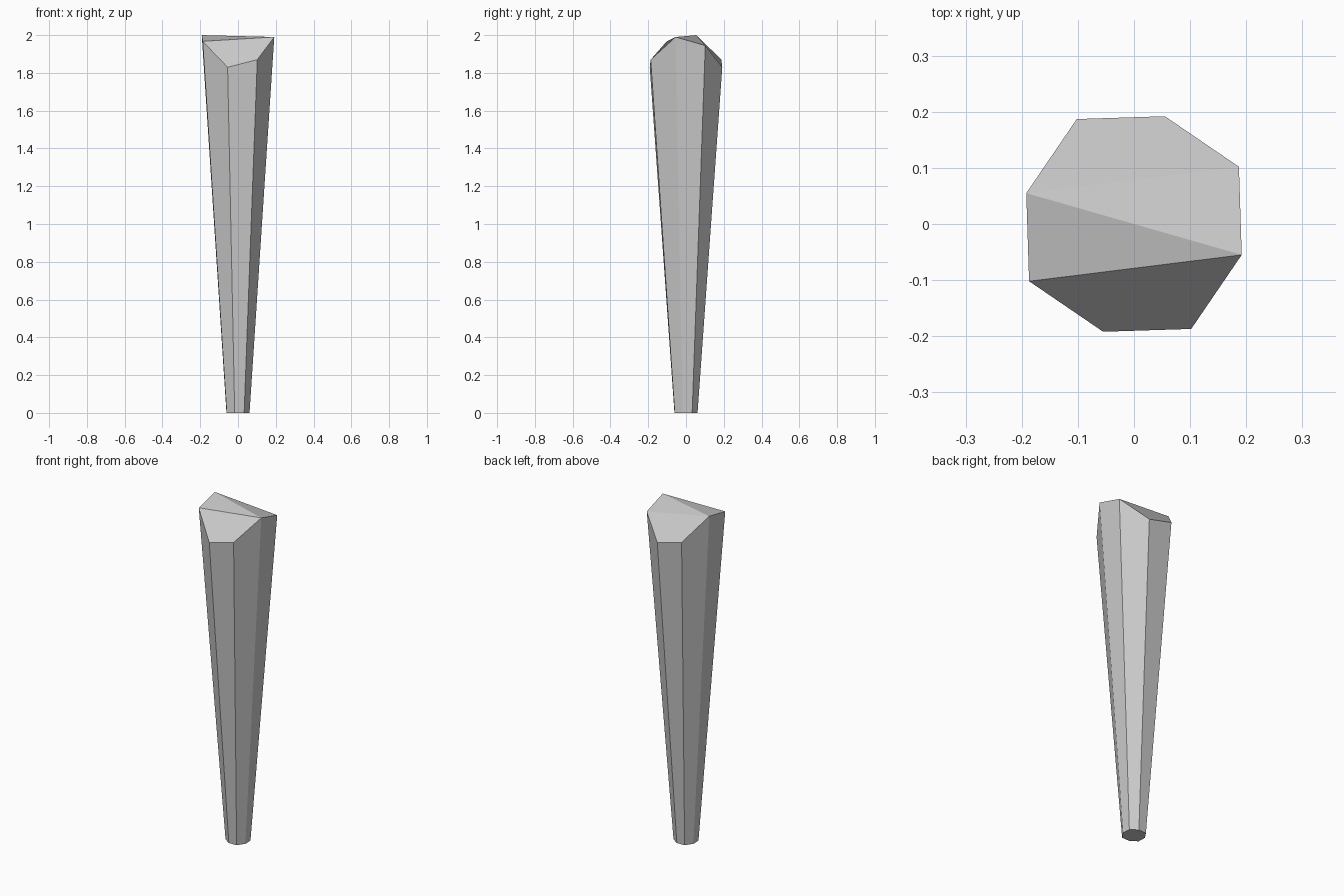
import bpy, bmesh

if "Cube" in bpy.data.objects:
    bpy.data.objects.remove(bpy.data.objects["Cube"])

# Eight-sided plan: two corners repeated every quarter turn (clockwise)
corners = []
x1, y1, x2, y2 = 0.055, 0.192, 0.187, 0.102
for _ in range(4):
    corners += [(x1, y1), (x2, y2)]
    x1, y1, x2, y2 = y1, -x1, y2, -x2

# Height of the chiselled tip at each corner
heights = [1.83, 1.945, 1.99, 1.87, 1.83, 1.967, 2.0, 1.87]
taper = 0.318

bm = bmesh.new()
foot = [bm.verts.new((x * taper, y * taper, 0)) for x, y in corners]
tip = [bm.verts.new((x, y, z)) for (x, y), z in zip(corners, heights)]

# Tapered sides and flat foot
for i in range(8):
    j = (i + 1) % 8
    bm.faces.new((foot[i], foot[j], tip[j], tip[i]))
bm.faces.new(foot)

# Faceted tip: back slope, folded ridge, front slope
for ids in [(6, 7, 0, 1), (6, 1, 2), (6, 2, 5), (5, 2, 3, 4)]:
    bm.faces.new([tip[i] for i in ids])

bmesh.ops.recalc_face_normals(bm, faces=bm.faces)
mesh = bpy.data.meshes.new("tapered_post")
bm.to_mesh(mesh)
bm.free()
post = bpy.data.objects.new("tapered_post", mesh)
bpy.context.collection.objects.link(post)
